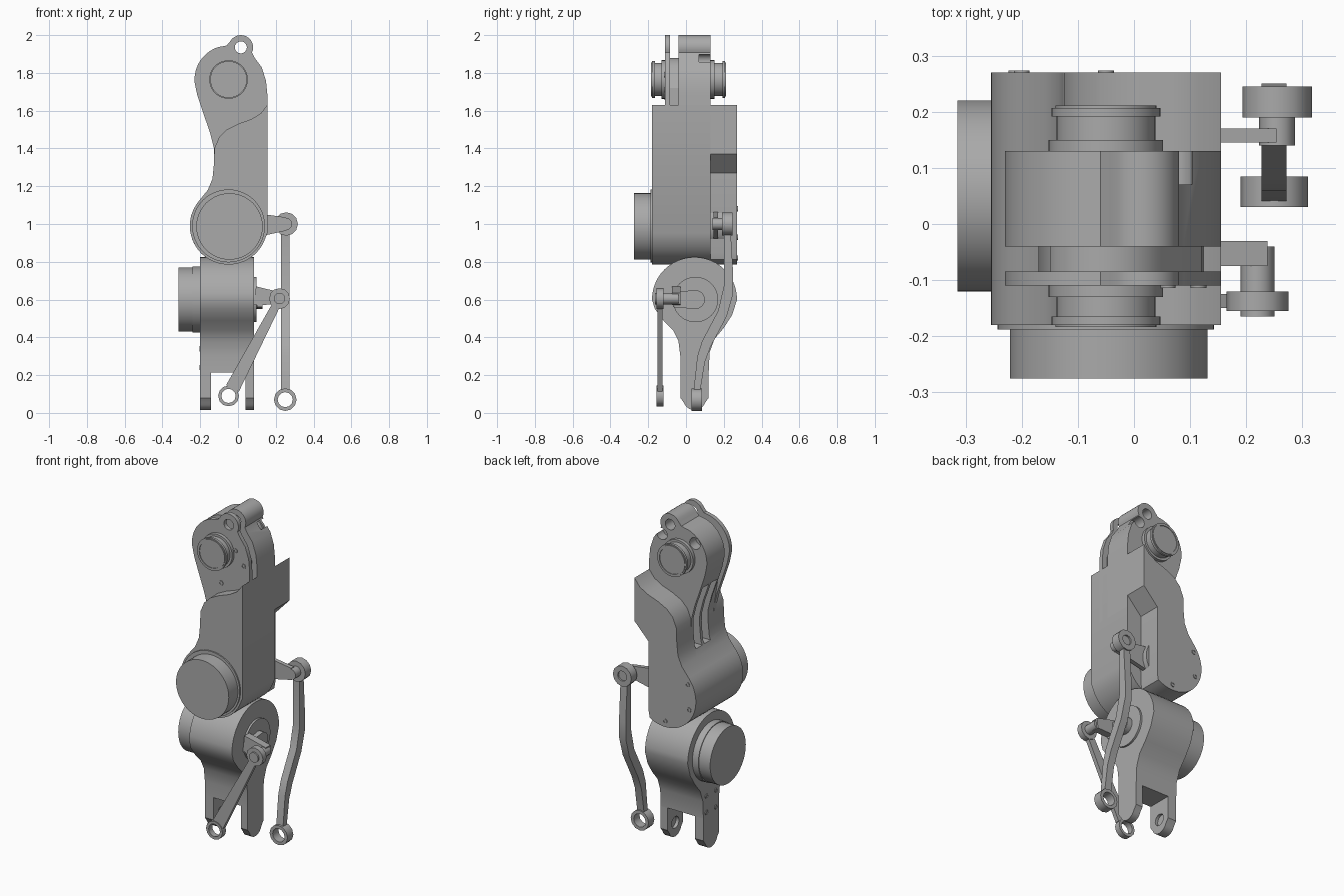
import bpy, bmesh
from math import sin, cos, radians, atan2, pi
from mathutils import Vector

if "Cube" in bpy.data.objects:
    bpy.data.objects.remove(bpy.data.objects["Cube"])

grey = bpy.data.materials.new("machined_grey")
grey.use_nodes = True
GREY = (0.4, 0.4, 0.4, 1)
grey.diffuse_color = GREY
grey.node_tree.nodes["Principled BSDF"].inputs["Base Color"].default_value = GREY


def finish(name, bm):
    bmesh.ops.recalc_face_normals(bm, faces=bm.faces)
    mesh = bpy.data.meshes.new(name)
    bm.to_mesh(mesh)
    bm.free()
    mesh.materials.append(grey)
    ob = bpy.data.objects.new(name, mesh)
    bpy.context.collection.objects.link(ob)
    return ob


def place(axis, p, d):
    # profile point p sits across the axis, d runs along it
    return Vector((p[0], d, p[1])) if axis == "y" else Vector((d, p[0], p[1]))


def arc(c, r, a, b, n=16):
    return [(c[0] + r * cos(radians(a + (b - a) * i / n)),
             c[1] + r * sin(radians(a + (b - a) * i / n))) for i in range(n + 1)]


def prism(name, pts, axis, lo, hi):
    bm = bmesh.new()
    face = bm.faces.new([bm.verts.new(place(axis, p, lo)) for p in pts])
    out = bmesh.ops.extrude_face_region(bm, geom=[face])["geom"]
    shift = place(axis, (0, 0), hi - lo)
    bmesh.ops.translate(bm, vec=shift, verts=[v for v in out if isinstance(v, bmesh.types.BMVert)])
    return finish(name, bm)


def disc(name, c, r, axis, lo, hi, n=48):
    return prism(name, arc(c, r, 0, 360 - 360 / n, n - 1), axis, lo, hi)


def ring(name, c, r, hole, axis, lo, hi, n=12):
    bm = bmesh.new()
    loops = [[bm.verts.new(place(axis, p, d)) for p in arc(c, q, 0, 360 - 360 / n, n - 1)]
             for q, d in ((r, lo), (r, hi), (hole, hi), (hole, lo))]
    for k in range(4):
        a, b = loops[k], loops[(k + 1) % 4]
        for i in range(n):
            j = (i + 1) % n
            bm.faces.new((a[i], a[j], b[j], b[i]))
    return finish(name, bm)


def bar(name, a, b, w1, w2, axis, lo, hi):
    t = atan2(b[1] - a[1], b[0] - a[0]) + pi / 2
    pts = [(c[0] + s * w * cos(t), c[1] + s * w * sin(t))
           for c, w, s in ((a, w1, 1), (b, w2, 1), (b, w2, -1), (a, w1, -1))]
    return prism(name, pts, axis, lo, hi)


def cut(ob, cutters):
    for c in cutters:
        c.hide_render = True
        mod = ob.modifiers.new("cut", "BOOLEAN")
        mod.operation, mod.object, mod.solver = "DIFFERENCE", c, "EXACT"
        bpy.context.view_layer.objects.active = ob
        bpy.ops.object.modifier_apply(modifier=mod.name)
        bpy.data.objects.remove(c)


def box(lo, hi):
    return prism("cutter", [(lo[0], lo[2]), (hi[0], lo[2]), (hi[0], hi[2]), (lo[0], hi[2])],
                 "y", lo[1], hi[1])


KNEE, HIP, EAR, MOTOR = (-0.05, 0.99), (-0.05, 1.765), (0.015, 1.935), (0.05, 0.6)

# Upper shell: curved shoulder, straight flank and round knee end
shoulder = [(0.155, 1.63), (0.12, 1.585), (0.07, 1.555), (0.0, 1.53), (-0.06, 1.5),
            (-0.1, 1.46), (-0.125, 1.4), (-0.127, 1.32), (-0.135, 1.24), (-0.16, 1.18)]
knee_arc = arc(KNEE, 0.205, 140, 335, 28)
front_shell = prism("front_shell", shoulder + knee_arc + [(0.155, 0.95)], "y", -0.18, 0.13)
back_shell = prism("back_shell", shoulder + arc(KNEE, 0.205, 140, 300, 24)
                   + [(0.06, 0.85), (0.06, 1.27), (0.155, 1.37)], "y", 0.13, 0.27)

# Head block, front cheek plate and the spacer between them
head_outline = ([(-0.125, 1.3), (-0.127, 1.4), (-0.15, 1.49), (-0.185, 1.59), (-0.215, 1.68)]
                + arc(HIP, 0.18, 187, 108, 16) + [(-0.06, 1.945)] + arc(EAR, 0.065, 150, -25, 14)
                + [(0.088, 1.88), (0.125, 1.83), (0.148, 1.76), (0.155, 1.69), (0.155, 1.3)])
head_block = prism("head_block", head_outline, "y", -0.04, 0.13)
cheek_plate = prism("cheek_plate", head_outline, "y", -0.11, -0.085)
prism("head_spacer", [(-0.12, 1.35), (-0.17, 1.68)] + arc(HIP, 0.115, 150, 30, 12)
      + [(0.12, 1.72), (0.13, 1.35)], "y", -0.088, -0.038)

# Ear eye and pockets, then the two channels down the outer neck
for part in (head_block, cheek_plate):
    cut(part, [disc("cutter", EAR, 0.032, "y", -0.2, 0.2, 16)])
cut(head_block, [disc("cutter", (HIP[0] + dx, HIP[1] + 0.1), 0.035, "y", 0.07, 0.2, 16)
                 for dx in (-0.1, 0.12)])
for part in (head_block, front_shell):
    cut(part, [box((-0.3, y, 1.22), (-0.07, y + 0.06, 1.6)) for y in (-0.03, 0.05)])

# Hip bosses with flared rims
for tag, s, base, end in (("front", -1, 0.11, 0.18), ("back", 1, 0.13, 0.207)):
    for i, (r, a, b) in enumerate(((0.102, base - 0.01, base + 0.02),
                                   (0.088, base + 0.01, end - 0.015),
                                   (0.097, end - 0.015, end))):
        disc(f"{tag}_hip_boss_{i}", HIP, r, "y", *sorted((s * a, s * b)))
    ring(f"{tag}_hip_rim", HIP, 0.09, 0.08, "y", *sorted((s * end, s * (end + 0.004))), 32)

# Knee motor on the front
disc("knee_motor_seat", KNEE, 0.193, "y", -0.188, -0.17)
disc("knee_motor", (-0.045, 0.987), 0.176, "y", -0.275, -0.18)

# Lower body with its tapered neck
lower = (arc((0.045, 0.6), 0.225, 0, 180, 24)
         + [(-0.165, 0.55), (-0.12, 0.49), (-0.07, 0.44), (-0.04, 0.38), (-0.03, 0.3), (-0.03, 0.215),
            (0.12, 0.215), (0.125, 0.32), (0.15, 0.39), (0.2, 0.45), (0.245, 0.52)])
prism("lower_body", lower, "x", -0.2, 0.085)

# Fork legs
leg = [(-0.03, 0.23), (-0.03, 0.08)] + arc((0.045, 0.075), 0.06, 200, 340, 10) + [(0.12, 0.08), (0.12, 0.23)]
for tag, lo, hi, inner in (("right", -0.2, -0.143, -0.16), ("left", 0.04, 0.085, 0.06)):
    fork = prism(f"{tag}_fork_leg", leg, "x", lo, hi)
    cut(fork, [disc("cutter", (0.045, 0.1), 0.035, "x", *sorted((inner, -0.05)), 16)])

# Ankle motor and the output flange opposite
disc("ankle_motor", MOTOR, 0.17, "x", -0.315, -0.19)
disc("ankle_motor_band", MOTOR, 0.175, "x", -0.24, -0.19)
disc("ankle_flange", MOTOR, 0.12, "x", 0.08, 0.097)
disc("ankle_hub", MOTOR, 0.05, "x", 0.09, 0.13, 16)

# Ankle crank, its pin and the short slanted rod
bar("ankle_crank", (0.05, 0.6), (-0.07, 0.6), 0.05, 0.04, "x", 0.1, 0.13)
bar("ankle_crank_arm", (0.09, 0.62), (0.235, 0.605), 0.05, 0.03, "y", -0.075, -0.03)
A, B = (0.22, 0.605), (-0.05, 0.09)
disc("ankle_crank_pin", A, 0.03, "y", -0.165, -0.04, 12)
ring("short_rod_top_eye", A, 0.055, 0.028, "y", -0.155, -0.12)
ring("short_rod_low_eye", B, 0.055, 0.038, "y", -0.155, -0.12)
d = (Vector(B) - Vector(A)).normalized() * 0.045
bar("short_rod", Vector(A) + d, Vector(B) - d, 0.022, 0.038, "y", -0.15, -0.125)

# Knee crank, its pin and the long bent rod
C, D = (0.255, 1.0), (0.25, 0.07)
disc("knee_crank_hub", KNEE, 0.13, "y", 0.13, 0.2, 24)
bar("knee_crank", (-0.02, 0.99), C, 0.085, 0.035, "y", 0.145, 0.17)
disc("knee_crank_pin", C, 0.032, "y", 0.14, 0.235, 12)
ring("long_rod_top_eye", C, 0.062, 0.03, "y", 0.19, 0.245)
ring("long_rod_low_eye", D, 0.06, 0.04, "y", 0.03, 0.085)
prism("long_rod", [(0.2, 0.95), (0.2, 0.67), (0.17, 0.54), (0.085, 0.38), (0.06, 0.3), (0.04, 0.115),
                   (0.075, 0.115), (0.1, 0.27), (0.13, 0.35), (0.215, 0.51), (0.25, 0.63),
                   (0.25, 0.73), (0.237, 0.95)], "x", 0.227, 0.272)

# Small screws
for i, (x, z) in enumerate(((0.115, 1.71), (-0.035, 1.57), (0.06, 1.79), (-0.12, 1.67))):
    ring(f"cheek_screw_{i}", (x, z), 0.014, 0.008, "y", -0.114, -0.109)
for i, (x, z) in enumerate(((-0.2, 1.08), (-0.21, 0.93), (-0.05, 0.82))):
    ring(f"back_screw_{i}", (x, z), 0.014, 0.008, "y", 0.269, 0.274)
for i, (y, z) in enumerate(((0.0, 0.34), (0.09, 0.34), (0.0, 0.24), (0.09, 0.24))):
    ring(f"fork_screw_{i}", (y, z), 0.014, 0.008, "x", -0.204, -0.199)

# Smooth the curved walls, keep the edges crisp
bpy.ops.object.select_all(action="DESELECT")
for ob in bpy.context.collection.objects:
    if ob.type == "MESH" and grey.name in ob.data.materials:
        ob.select_set(True)
        bpy.context.view_layer.objects.active = ob
bpy.ops.object.shade_smooth_by_angle(angle=radians(32))
